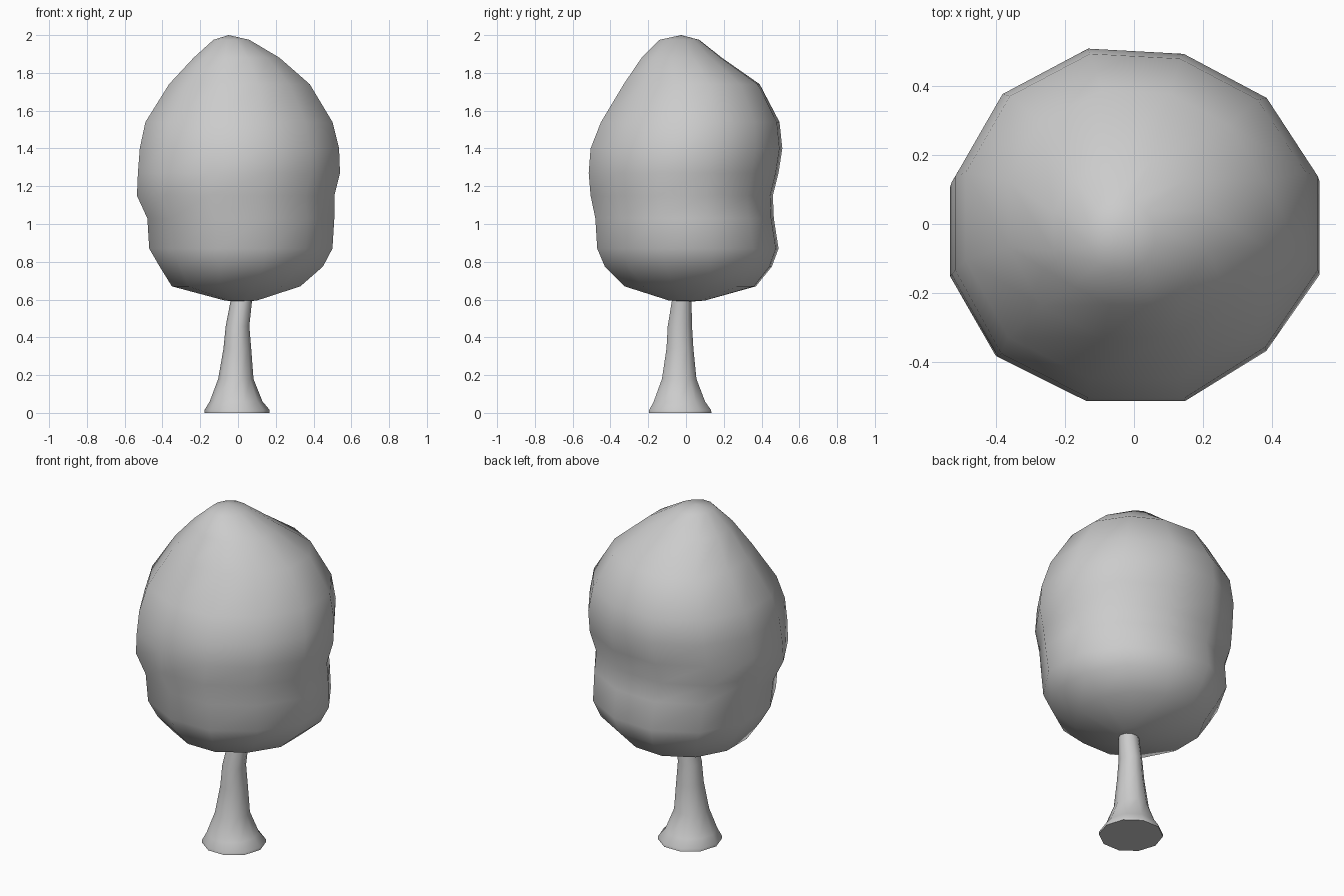
import bpy, bmesh
from math import cos, sin, radians, pi

if "Cube" in bpy.data.objects:
    bpy.data.objects.remove(bpy.data.objects["Cube"])


def loft(name, rings, sides, start, wobble=None, bottom=None, top=None):
    """Skin rings given as (z, x min, x max, y min, y max)."""
    bm = bmesh.new()
    reach = max(abs(cos(start + 2 * pi * i / sides)) for i in range(sides))
    loops = []
    for z, x0, x1, y0, y1 in rings:
        cx, cy = (x0 + x1) / 2, (y0 + y1) / 2
        rx, ry = (x1 - x0) / 2 / reach, (y1 - y0) / 2 / reach
        loop = []
        for i in range(sides):
            a = start + 2 * pi * i / sides
            k = wobble[i] if wobble else 1
            loop.append(bm.verts.new((cx + rx * k * cos(a), cy + ry * k * sin(a), z)))
        loops.append(loop)
    for lo, hi in zip(loops, loops[1:]):
        for i in range(sides):
            j = (i + 1) % sides
            bm.faces.new((lo[i], lo[j], hi[j], hi[i]))
    for loop, tip in ((loops[0], bottom), (loops[-1], top)):
        if tip:
            v = bm.verts.new(tip)
            for i in range(sides):
                bm.faces.new((loop[i], loop[(i + 1) % sides], v))
        else:
            bm.faces.new(loop)
    bmesh.ops.recalc_face_normals(bm, faces=bm.faces)
    mesh = bpy.data.meshes.new(name)
    bm.to_mesh(mesh)
    bm.free()
    obj = bpy.data.objects.new(name, mesh)
    bpy.context.collection.objects.link(obj)
    bpy.context.view_layer.objects.active = obj
    obj.select_set(True)
    bpy.ops.object.shade_smooth_by_angle(angle=radians(60))
    obj.select_set(False)
    return obj


# Lumpy twelve-sided leaf crown
crown = [
    (0.595, -0.07, 0.10, -0.09, 0.10),
    (0.67, -0.35, 0.33, -0.325, 0.37),
    (0.775, -0.415, 0.45, -0.43, 0.455),
    (0.87, -0.47, 0.50, -0.47, 0.49),
    (1.03, -0.48, 0.51, -0.48, 0.465),
    (1.15, -0.535, 0.51, -0.505, 0.46),
    (1.27, -0.53, 0.54, -0.515, 0.49),
    (1.40, -0.52, 0.535, -0.505, 0.51),
    (1.54, -0.49, 0.50, -0.45, 0.495),
    (1.74, -0.365, 0.38, -0.33, 0.39),
    (1.88, -0.235, 0.22, -0.235, 0.19),
    (1.975, -0.13, 0.06, -0.14, 0.07),
]
lumps = [1.0, 0.98, 0.97, 1.0, 1.01, 1.0, 1.0, 1.02, 1.0, 1.0, 0.97, 1.0]
loft("leaf_crown", crown, 12, radians(15), lumps, (0.01, 0.0, 0.587), (-0.05, -0.025, 2.0))

# Flared, slightly bent trunk
trunk = [
    (0.0, -0.177, 0.168, -0.205, 0.143),
    (0.015, -0.177, 0.168, -0.203, 0.141),
    (0.06, -0.15, 0.13, -0.178, 0.108),
    (0.18, -0.105, 0.082, -0.132, 0.06),
    (0.34, -0.077, 0.07, -0.107, 0.043),
    (0.46, -0.065, 0.06, -0.10, 0.035),
    (0.59, -0.04, 0.074, -0.078, 0.032),
    (0.68, -0.03, 0.08, -0.07, 0.04),
]
loft("trunk", trunk, 10, 0)
